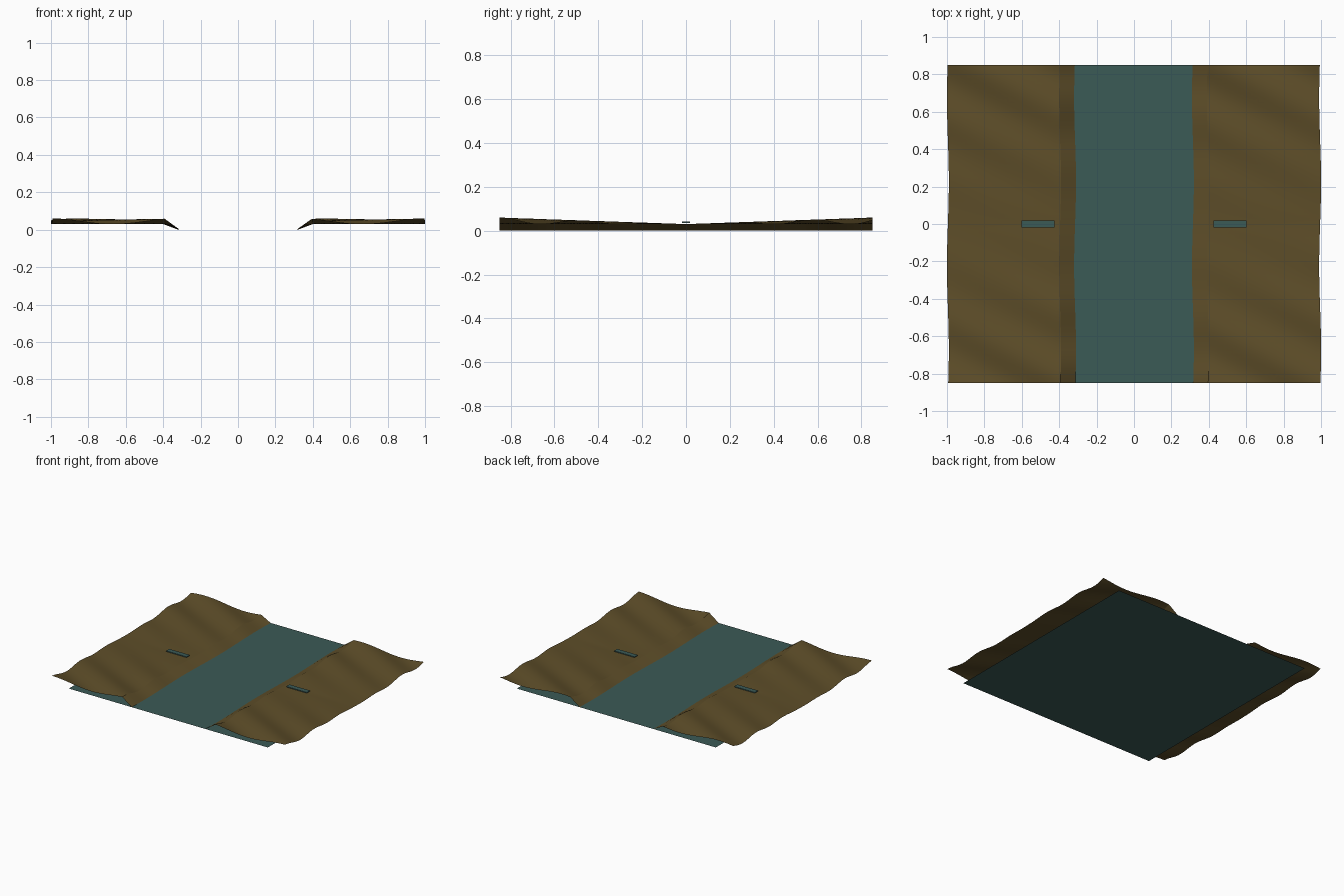
import bpy, bmesh, math

if "Cube" in bpy.data.objects:
    bpy.data.objects.remove(bpy.data.objects["Cube"])

def material(name, rgb):
    m = bpy.data.materials.new(name)
    m.diffuse_color = (*rgb, 1)
    m.use_nodes = True
    m.node_tree.nodes["Principled BSDF"].inputs["Base Color"].default_value = m.diffuse_color
    return m

EARTH = material("earth brown", (0.112, 0.076, 0.022))
WATER = material("river teal", (0.044, 0.103, 0.094))
HALF = 0.85

def add_object(name, bm, mat):
    mesh = bpy.data.meshes.new(name)
    bm.to_mesh(mesh)
    bm.free()
    mesh.materials.append(mat)
    ob = bpy.data.objects.new(name, mesh)
    bpy.context.collection.objects.link(ob)
    return ob

def ground_height(x, y):
    # diagonal ripples that grow away from the crossing line
    ripple = 0.5 + 0.5 * math.sin(9.42 * x + 17.8 * y + 0.93)
    return 0.03 + 0.03 * abs(y) / HALF * ripple

# River surface
bm = bmesh.new()
bmesh.ops.create_grid(bm, x_segments=1, y_segments=1, size=HALF)
add_object("river", bm, WATER)

# Rippled banks: open sheets whose inner edge slopes down to the water
NX, NY = 24, 68
for side, name in ((-1, "left_bank"), (1, "right_bank")):
    xs = [side * (0.995 - 0.6 * i / NX) for i in range(NX + 1)] + [side * 0.315]
    bm = bmesh.new()
    rows = []
    for j in range(NY + 1):
        y = -HALF + 2 * HALF * j / NY
        shift = 0.005 * math.sin(7 * y)
        rows.append([bm.verts.new((x + shift, y,
                     0 if i > NX else ground_height(x, y)))
                     for i, x in enumerate(xs)])
    for a, b in zip(rows, rows[1:]):
        for i in range(NX + 1):
            quad = [a[i], a[i + 1], b[i + 1], b[i]]
            bm.faces.new(quad if side < 0 else quad[::-1])
    ob = add_object(name, bm, EARTH)
    bpy.ops.object.select_all(action='DESELECT')
    ob.select_set(True)
    bpy.context.view_layer.objects.active = ob
    bpy.ops.object.shade_smooth_by_angle(angle=math.radians(18))

# Small thin marker plates on each bank
for side, name in ((-1, "left_marker"), (1, "right_marker")):
    bm = bmesh.new()
    bmesh.ops.create_cube(bm, size=1)
    for v in bm.verts:
        v.co = (v.co.x * 0.175 + side * 0.513, v.co.y * 0.038, v.co.z * 0.006 + 0.038)
    add_object(name, bm, WATER)
